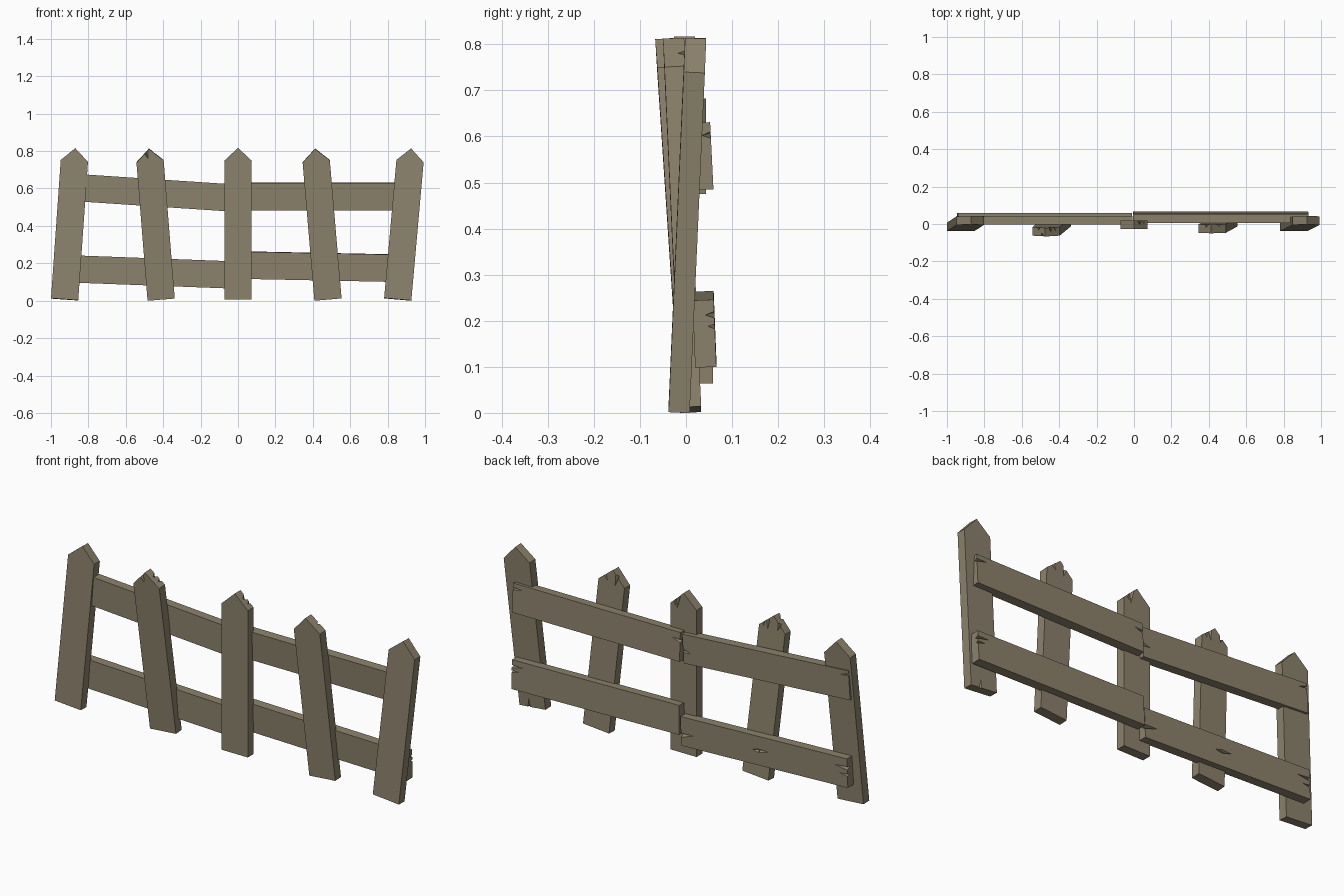
import bpy, bmesh
from math import atan2
from mathutils import Vector

cube = bpy.data.objects.get("Cube")
if cube:
    bpy.data.objects.remove(cube, do_unlink=True)

wood = bpy.data.materials.new("weathered_wood")
wood.use_nodes = True
colour = (0.265, 0.225, 0.152, 1)
wood.diffuse_color = colour
bsdf = wood.node_tree.nodes["Principled BSDF"]
bsdf.inputs["Base Color"].default_value = colour
bsdf.inputs["Roughness"].default_value = 0.9

THICK = 0.046
WIDE = 0.146
TALL = 0.81
SHOULDER = 0.742


def mesh_object(name, verts, faces):
    mesh = bpy.data.meshes.new(name)
    bm = bmesh.new()
    vs = [bm.verts.new(v) for v in verts]
    for f in faces:
        bm.faces.new([vs[i] for i in f])
    bmesh.ops.recalc_face_normals(bm, faces=bm.faces)
    bm.to_mesh(mesh)
    bm.free()
    mesh.materials.append(wood)
    obj = bpy.data.objects.new(name, mesh)
    bpy.context.collection.objects.link(obj)
    return obj


def chip(board, edge, tip, half, side, depth):
    """Cut a splinter that narrows from the edge to the tip on one face."""
    e, p = Vector(edge), Vector(tip)
    along = (p - e).normalized()
    across = Vector((-along.y, along.x)) * half
    face_y = side * (THICK / 2 + 0.002)
    flat = [e + across, e - across, p]
    verts = [(q.x, face_y, q.y) for q in flat]
    verts.append((e.x, side * (THICK / 2 - depth), e.y))
    cutter = mesh_object("chip_cutter", verts,
                         [(0, 1, 2), (0, 1, 3), (1, 2, 3), (2, 0, 3)])
    cutter.hide_render = True
    mod = board.modifiers.new("chip", "BOOLEAN")
    mod.operation = "DIFFERENCE"
    mod.solver = "EXACT"
    mod.object = cutter
    bpy.context.view_layer.objects.active = board
    bpy.ops.object.modifier_apply(modifier=mod.name)
    bpy.data.objects.remove(cutter, do_unlink=True)


def board(name, outline, location, rotation, chips):
    """Extrude an x-z outline to the board thickness and chip it."""
    n = len(outline)
    verts = [(x, y, z) for y in (-THICK / 2, THICK / 2) for x, z in outline]
    faces = [tuple(range(n)), tuple(range(n, 2 * n))]
    faces += [(i, (i + 1) % n, n + (i + 1) % n, n + i) for i in range(n)]
    obj = mesh_object(name, verts, faces)
    for c in chips:
        chip(obj, *c)
    obj.location = location
    obj.rotation_euler = rotation


# Upright pickets: base x, base y, lean in x, lean in y, chips
w = WIDE / 2
picket_shape = [(-w, 0), (w, 0), (w, SHOULDER), (0, TALL), (-w, SHOULDER)]
pickets = [
    ("far_right_picket", -0.927, -0.015, 0.057, 0.036, []),
    ("right_picket", -0.411, 0.010, -0.065, -0.054, [
        ((-0.02, 0.805), (-0.01, 0.755), 0.014, -1, 0.025),
        ((0.03, 0.795), (0.022, 0.73), 0.012, 1, 0.03),
        ((0.055, 0.775), (0.045, 0.74), 0.01, 1, 0.035),
        ((-0.04, 0.785), (-0.03, 0.74), 0.012, 1, 0.02)]),
    ("middle_picket", 0, -0.003, 0, 0, [
        ((0.03, 0.795), (0.035, 0.72), 0.014, 1, 0.03),
        ((0.055, 0.77), (0.045, 0.735), 0.008, 1, 0.025)]),
    ("left_picket", 0.481, 0.010, -0.069, -0.037, [
        ((-0.03, 0.795), (-0.02, 0.73), 0.013, 1, 0.02),
        ((0.045, 0.782), (0.02, 0.745), 0.01, 1, 0.02)]),
    ("far_left_picket", 0.854, -0.015, 0.072, 0.036, [
        ((0.02, -0.005), (0.015, 0.05), 0.008, 1, 0.012)]),
]
for name, x, y, dx, dy, chips in pickets:
    board(name, picket_shape, (x, y, 0.007),
          (-atan2(dy, TALL), atan2(dx, TALL), 0), chips)

# Cross rails on the back: start x, end x, start z, end z, y, tilt, chips
END = 0.47
rails = [
    ("upper_right_rail", -0.945, -0.012, 0.61, 0.548, 0.02, 0, [
        ((-END, 0.055), (-0.41, 0.045), 0.007, 1, 0.02),
        ((END, -0.01), (0.42, -0.02), 0.01, 1, 0.02)]),
    ("upper_left_rail", -0.005, 0.932, 0.557, 0.557, 0.033, 0.05, [
        ((END, 0.045), (0.41, 0.05), 0.008, 1, 0.02),
        ((-END, 0.03), (-0.42, 0.04), 0.009, 1, 0.02)]),
    ("lower_right_rail", -0.945, -0.012, 0.172, 0.137, 0.036, 0, [
        ((-END, 0.025), (-0.39, 0.03), 0.009, 1, 0.025),
        ((-END, -0.01), (-0.42, -0.005), 0.007, 1, 0.02),
        ((0.03, 0.0), (-0.03, 0.005), 0.01, 1, 0.015),
        ((0.03, 0.0), (0.07, 0.0), 0.01, 1, 0.015),
        ((END, -0.02), (0.39, -0.01), 0.012, 1, 0.02)]),
    ("lower_left_rail", -0.005, 0.932, 0.191, 0.172, 0.04, 0.04, [
        ((END, 0.04), (0.40, 0.045), 0.008, 1, 0.02),
        ((END, 0.015), (0.42, 0.02), 0.006, 1, 0.015)]),
]
for name, x0, x1, z0, z1, y, tilt, chips in rails:
    half = (x1 - x0) / 2
    shape = [(-half, -w), (half, -w), (half, w), (-half, w)]
    board(name, shape, ((x0 + x1) / 2, y, (z0 + z1) / 2),
          (tilt, atan2(z0 - z1, x1 - x0), 0), chips)
